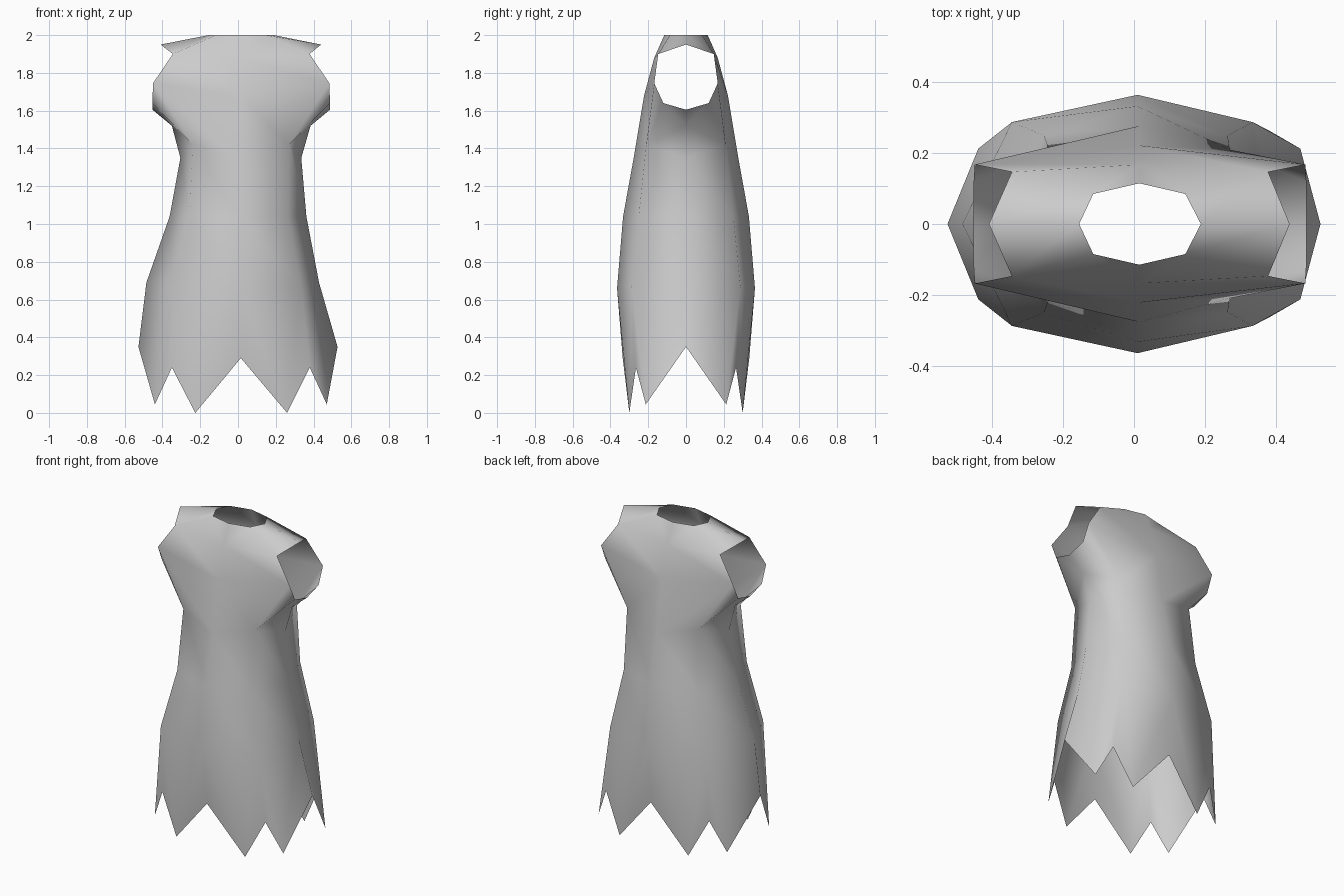
import bpy
import bmesh

cube = bpy.data.objects.get("Cube")
if cube:
    bpy.data.objects.remove(cube)

# Key points of one quarter: half width, sideways shift, depth, height
P = dict(
    neck_mid=(0, .015, .115, 2), neck_corner=(.13, .015, .085, 2), neck_side=(.172, .017, 0, 2),
    arm_top=(.425, .015, 0, 1.95), arm_upper=(.362, .017, .147, 1.9), arm_mid=(.467, .017, .168, 1.745),
    arm_lower=(.47, .017, .12, 1.64), arm_bottom=(.47, .017, 0, 1.605), armpit=(.367, .017, 0, 1.52),
    collar=(0, .015, .168, 1.88), chest=(0, .015, .222, 1.68),
    waist_mid=(0, .015, .277, 1.35), waist_corner=(.255, .015, .21, 1.42), waist_side=(.32, .015, 0, 1.35),
    hip_mid=(0, .01, .333, 1.04), hip_corner=(.26, .005, .25, 1.04), hip_side=(.362, 0, 0, 1.04),
    skirt_mid=(0, .01, .365, .66), skirt_corner=(.34, -.005, .288, .67), skirt_side=(.457, -.028, 0, .69),
    notch_mid=(0, .015, .335, .29), tip_front=(.243, .017, .3, 0), notch_corner=(.365, .015, .265, .24),
    tip_side=(.455, .015, .213, .045), notch_side=(.527, 0, 0, .35),
)

FACES = [
    # shoulder
    "neck_mid neck_corner collar", "neck_corner arm_upper collar",
    "neck_corner neck_side arm_top arm_upper", "collar arm_upper arm_mid chest",
    # underarm
    "arm_lower arm_bottom armpit", "arm_lower armpit waist_corner", "waist_corner armpit waist_side",
    # body
    "waist_mid waist_corner hip_corner hip_mid", "waist_corner waist_side hip_side hip_corner",
    "hip_mid hip_corner skirt_corner skirt_mid", "hip_corner hip_side skirt_side skirt_corner",
    # ragged hem
    "tip_front notch_mid skirt_mid", "tip_front skirt_mid skirt_corner", "tip_front skirt_corner notch_corner",
    "tip_side notch_corner skirt_corner", "tip_side skirt_corner skirt_side", "tip_side skirt_side notch_side",
]
# The chest folds differently on each side
CHEST = {
    1: ["chest arm_mid waist_corner", "arm_mid arm_lower waist_corner", "chest waist_corner waist_mid"],
    -1: ["chest arm_mid waist_mid", "arm_mid waist_corner waist_mid", "arm_mid arm_lower waist_corner"],
}

# Mirror the quarter to all four sides and weld the seams
bm = bmesh.new()
for sx in (1, -1):
    for sy in (1, -1):
        verts = {n: bm.verts.new((sx * w + off, sy * y, z)) for n, (w, off, y, z) in P.items()}
        for names in FACES + CHEST[sx]:
            loop = [verts[n] for n in names.split()]
            bm.faces.new(loop if sx * sy < 0 else loop[::-1])
bmesh.ops.remove_doubles(bm, verts=bm.verts, dist=0.0005)
bmesh.ops.recalc_face_normals(bm, faces=bm.faces)

# Make sure the cloth faces outwards
front = min(bm.faces, key=lambda f: f.calc_center_median().y)
if front.normal.y > 0:
    bmesh.ops.reverse_faces(bm, faces=bm.faces)
for f in bm.faces:
    f.smooth = True

mesh = bpy.data.meshes.new("tunic")
bm.to_mesh(mesh)
bm.free()
tunic = bpy.data.objects.new("tunic", mesh)
bpy.context.collection.objects.link(tunic)

# Plain cloth
mat = bpy.data.materials.new("grey_cloth")
mat.use_nodes = True
color = (0.6, 0.6, 0.6, 1)
mat.diffuse_color = color
mat.node_tree.nodes["Principled BSDF"].inputs["Base Color"].default_value = color
mesh.materials.append(mat)
